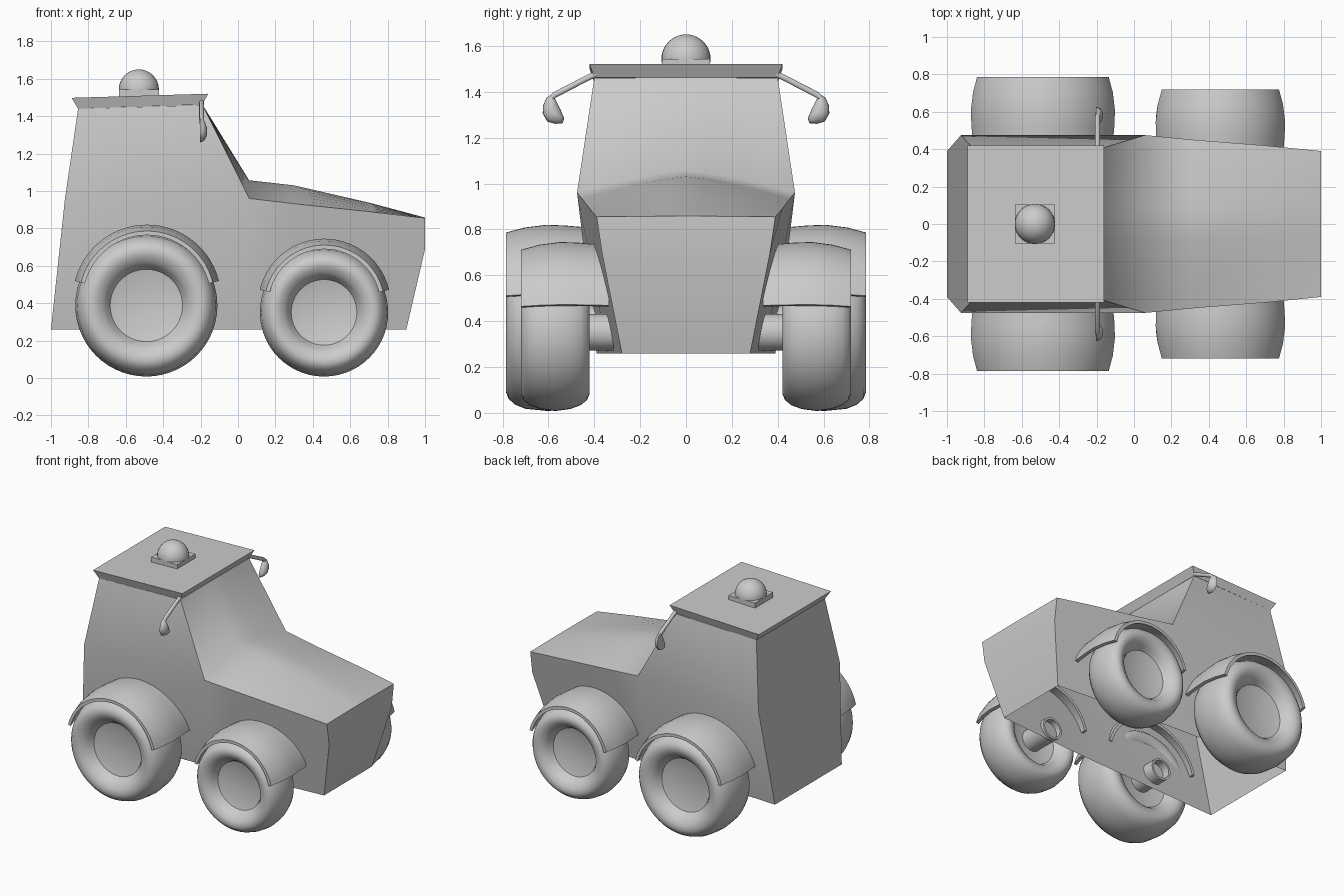
import bpy, bmesh, math
from mathutils import Vector

if "Cube" in bpy.data.objects:
    bpy.data.objects.remove(bpy.data.objects["Cube"])


def finish(name, bm, angle=35, mirror=False):
    bmesh.ops.remove_doubles(bm, verts=bm.verts, dist=0.0002)
    bmesh.ops.recalc_face_normals(bm, faces=bm.faces)
    me = bpy.data.meshes.new(name)
    bm.to_mesh(me)
    bm.free()
    ob = bpy.data.objects.new(name, me)
    bpy.context.collection.objects.link(ob)
    if mirror:
        m = ob.modifiers.new("mirror", 'MIRROR')
        m.use_axis = (False, True, False)
        m.use_clip = False
    bpy.context.view_layer.objects.active = ob
    bpy.ops.object.select_all(action='DESELECT')
    ob.select_set(True)
    bpy.ops.object.shade_smooth_by_angle(angle=math.radians(angle))
    return ob


def face(bm, pts):
    bm.faces.new([bm.verts.new(p) for p in pts])


def grid(bm, rows, closed=False):
    vs = [[bm.verts.new(p) for p in r] for r in rows]
    for a, b in zip(vs, vs[1:]):
        n = len(a)
        for i in range(n if closed else n - 1):
            j = (i + 1) % n
            bm.faces.new((a[i], a[j], b[j], b[i]))
    return vs


def lathe(name, profile, cx, cz, steps=56):
    # profile (radius, y) turned about an axle along y
    bm = bmesh.new()
    rows = []
    for r, y in profile:
        rows.append([(cx + r * math.cos(2 * math.pi * k / steps), y,
                      cz + r * math.sin(2 * math.pi * k / steps)) for k in range(steps)])
    vs = grid(bm, rows, closed=True)
    for ring in (vs[0], vs[-1]):
        bm.faces.new(ring)
    return finish(name, bm, 40, True)


# Body shell, open underneath
bm = bmesh.new()
# stations: x, half width, edge z, centre z (windscreen top to bonnet tip)
top = [(-.19, .40, 1.46, 1.462), (.06, .475, .96, 1.057), (.30, .452, .932, 1.03),
       (.70, .42, .89, .938), (1.0, .39, .855, .858)]
N = 12
rows = []
for x, w, ze, zc in top:
    rows.append([(x, w * t, ze + (zc - ze) * (1 - abs(t) ** 1.35))
                 for t in [i / (N / 2) - 1 for i in range(N + 1)]])
grid(bm, rows)
low = [(-1, .39, .26), (.06, .34, .26), (.30, .325, .26), (.65, .30, .26), (.90, .28, .26)]
belt = [(-.925, .475, .96)] + [(x, w, z) for x, w, z, c in top[1:]]
nose = (1.0, .365, .69)
rear_top, screen_top = (-.855, .40, 1.44), (-.19, .40, 1.46)


def flip(p):
    return (p[0], -p[1], p[2])


for f in (lambda p: p, flip):
    for i in range(4):
        pts = [low[i], low[i + 1]] + ([nose] if i == 3 else []) + [belt[i + 1], belt[i]]
        face(bm, [f(p) for p in pts])
    face(bm, [f(p) for p in (belt[0], belt[1], screen_top, rear_top)])
for chain in ([low[0], belt[0], rear_top, screen_top], [low[-1], nose]):
    grid(bm, [[p, flip(p)] for p in chain])
face(bm, [nose, flip(nose)] + rows[-1])
finish("body_shell", bm, 60)

# Roof slab with flared rim
bm = bmesh.new()
loops = [[(-.855, s * .40, 1.44) if k == 0 else (-.19, s * .40, 1.462) for k, s in q]
         for q in [((0, -1), (1, -1), (1, 1), (0, 1))]]
loops.append([(-.89, -.42, 1.498), (-.16, -.42, 1.52), (-.16, .42, 1.52), (-.89, .42, 1.498)])
vs = grid(bm, loops, closed=True)
bm.faces.new(vs[0])
bm.faces.new(vs[1])
finish("roof", bm, 20)

# Roof beacon: square base and dome
bm = bmesh.new()
bmesh.ops.create_cube(bm, size=1)
for v in bm.verts:
    v.co = Vector((-.53 + v.co.x * .215, v.co.y * .21, 1.52 + v.co.z * .046))
finish("beacon_base", bm)
bm = bmesh.new()
bmesh.ops.create_uvsphere(bm, u_segments=32, v_segments=20, radius=.107)
bmesh.ops.translate(bm, verts=bm.verts, vec=(-.53, 0, 1.543))
bmesh.ops.bisect_plane(bm, geom=bm.verts[:] + bm.edges[:] + bm.faces[:],
                       plane_co=(0, 0, 1.52), plane_no=(0, 0, 1), clear_inner=True)
finish("beacon_dome", bm)


# Wheels, axle stubs and mudguards
def wheel_set(prefix, cx, R, rim, y0, y1, fcx, fcz, fr, a0, yin):
    d = R - rim
    cz = R + .008
    half = [(.01, .10), (rim * .6, .095), (rim * .9, .08), (rim, .045), (rim + .1 * d, .026),
            (rim + .3 * d, .007), (rim + .5 * d, 0), (rim + .68 * d, .012),
            (rim + .83 * d, .04), (rim + .94 * d, .085)]
    prof = [(r, y1 - o) for r, o in half] + [(R, (y0 + y1) / 2)]
    prof += [(r, y0 + o) for r, o in reversed(half)]
    lathe(prefix + "_wheel", prof, cx, cz)
    lathe(prefix + "_axle_stub", [(.01, .36), (.065, .36), (.065, .30), (.08, .30),
                                  (.08, y0 + .12)], cx, cz, 32)
    # crowned arc: outer skin then inner skin, swept around the wheel
    ym = (yin + y1) / 2
    sec = [(yin, -.015), (ym - .06, -.003), (ym + .02, 0), (y1 - .08, -.012), (y1, -.034)]
    sec = sec + [(y, o - .022) for y, o in reversed(sec)]
    b = bmesh.new()
    steps = 28
    rws = []
    for k in range(steps + 1):
        a = math.radians(a0 + (180 - 2 * a0) * k / steps)
        rws.append([(fcx + (fr + o) * math.cos(a), y, fcz + (fr + o) * math.sin(a))
                    for y, o in sec])
    v = grid(b, rws, closed=True)
    b.faces.new(v[0])
    b.faces.new(v[-1])
    finish(prefix + "_mudguard", b, 35, True)


wheel_set("rear", -.49, .38, .215, .42, .785, -.487, .423, .397, 14, .39)
wheel_set("front", .46, .343, .195, .42, .72, .462, .389, .356, 13.5, .335)

# Mirror arms
bm = bmesh.new()
path = [Vector(p) for p in ((-.195, .39, 1.478), (-.195, .43, 1.46), (-.195, .575, 1.385),
                            (-.192, .595, 1.36))]
rows = [[(p.x + .013 * math.cos(k * math.pi / 5), p.y + .006 * math.sin(k * math.pi / 5),
          p.z + .012 * math.sin(k * math.pi / 5)) for k in range(10)] for p in path]
vs = grid(bm, rows, closed=True)
bm.faces.new(vs[0])
bm.faces.new(vs[-1])
finish("mirror_arm", bm, 50, True)

# Mirror heads: domed teardrops
bm = bmesh.new()
drop = [(.585, 1.388), (.608, 1.375), (.623, 1.34), (.625, 1.305), (.605, 1.27), (.57, 1.26),
        (.538, 1.263), (.531, 1.283), (.548, 1.325), (.568, 1.365)]
rows = [[(x, .582 + (y - .582) * s, 1.315 + (z - 1.315) * s) for y, z in drop]
        for x, s in ((-.203, 1), (-.19, .95), (-.177, .75), (-.167, .35))]
vs = grid(bm, rows, closed=True)
bm.faces.new(vs[0])
bm.faces.new(vs[-1])
finish("mirror_head", bm, 50, True)
